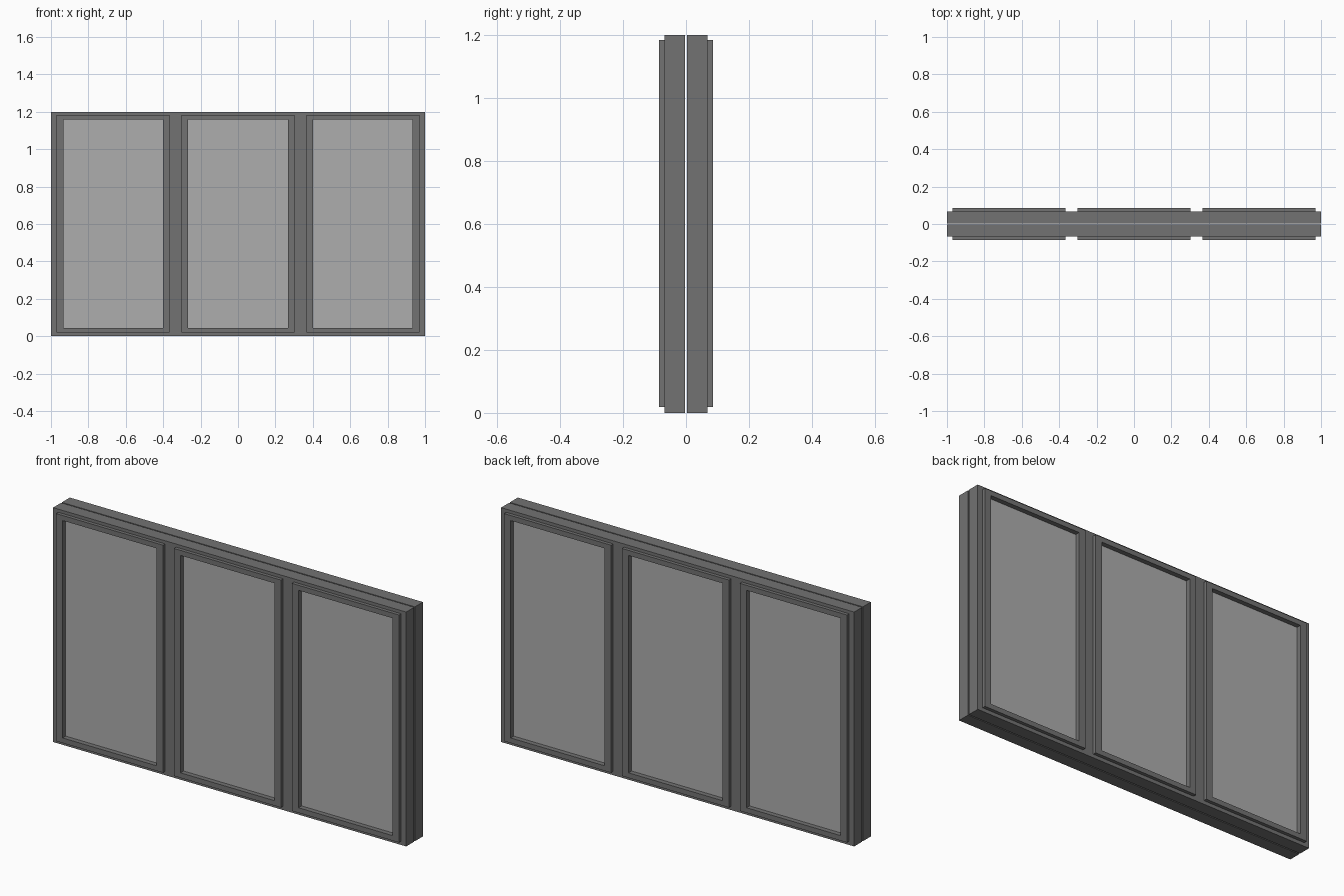
import bpy, bmesh

if "Cube" in bpy.data.objects:
    bpy.data.objects.remove(bpy.data.objects["Cube"])


def material(name, shade):
    m = bpy.data.materials.new(name)
    m.diffuse_color = (shade, shade, shade, 1)
    m.use_nodes = True
    m.node_tree.nodes["Principled BSDF"].inputs["Base Color"].default_value = m.diffuse_color
    return m


FRAME = material("frame_grey", 0.17)
GLASS = material("glass_grey", 0.42)


def panel(name, xs, zs, holes, y0, y1, mat):
    """Flat lattice in the xz plane with some cells left open, extruded in y."""
    bm = bmesh.new()
    v = [[bm.verts.new((x, y0, z)) for z in zs] for x in xs]
    for i in range(len(xs) - 1):
        for j in range(len(zs) - 1):
            if (i, j) not in holes:
                bm.faces.new((v[i][j], v[i + 1][j], v[i + 1][j + 1], v[i][j + 1]))
    ext = bmesh.ops.extrude_face_region(bm, geom=bm.faces[:])
    moved = [g for g in ext["geom"] if isinstance(g, bmesh.types.BMVert)]
    bmesh.ops.translate(bm, verts=moved, vec=(0, y1 - y0, 0))
    bmesh.ops.recalc_face_normals(bm, faces=bm.faces[:])
    mesh = bpy.data.meshes.new(name)
    bm.to_mesh(mesh)
    bm.free()
    mesh.materials.append(mat)
    ob = bpy.data.objects.new(name, mesh)
    bpy.context.collection.objects.link(ob)
    return ob


# Sash outlines across the width, and heights shared by all three
H = 1.2
Z0, Z1 = 0.019, 1.184
SASHES = [(-0.971, -0.365), (-0.303, 0.303), (0.365, 0.971)]
RAIL_X, RAIL_Z = 0.037, 0.026

for side, label in ((-1, "front"), (1, "back")):
    # Outer frame with two mullions; a thin gap separates front and back halves
    xs = [-1] + [x for s in SASHES for x in s] + [1]
    panel(label + "_frame", xs, [0, Z0, Z1, H], {(1, 1), (3, 1), (5, 1)},
          side * 0.0675, side * 0.003, FRAME)
    for k, (a, b) in enumerate(SASHES, 1):
        # Sash standing proud of the frame
        panel(f"{label}_sash_{k}", [a, a + RAIL_X, b - RAIL_X, b],
              [Z0, Z0 + RAIL_Z, Z1 - RAIL_Z, Z1], {(1, 1)},
              side * 0.085, side * 0.02, FRAME)
        # Glass pane let into the sash
        panel(f"{label}_glass_{k}", [a + RAIL_X - 0.005, b - RAIL_X + 0.005],
              [Z0 + RAIL_Z - 0.005, Z1 - RAIL_Z + 0.005], set(),
              side * 0.06, side * 0.05, GLASS)
